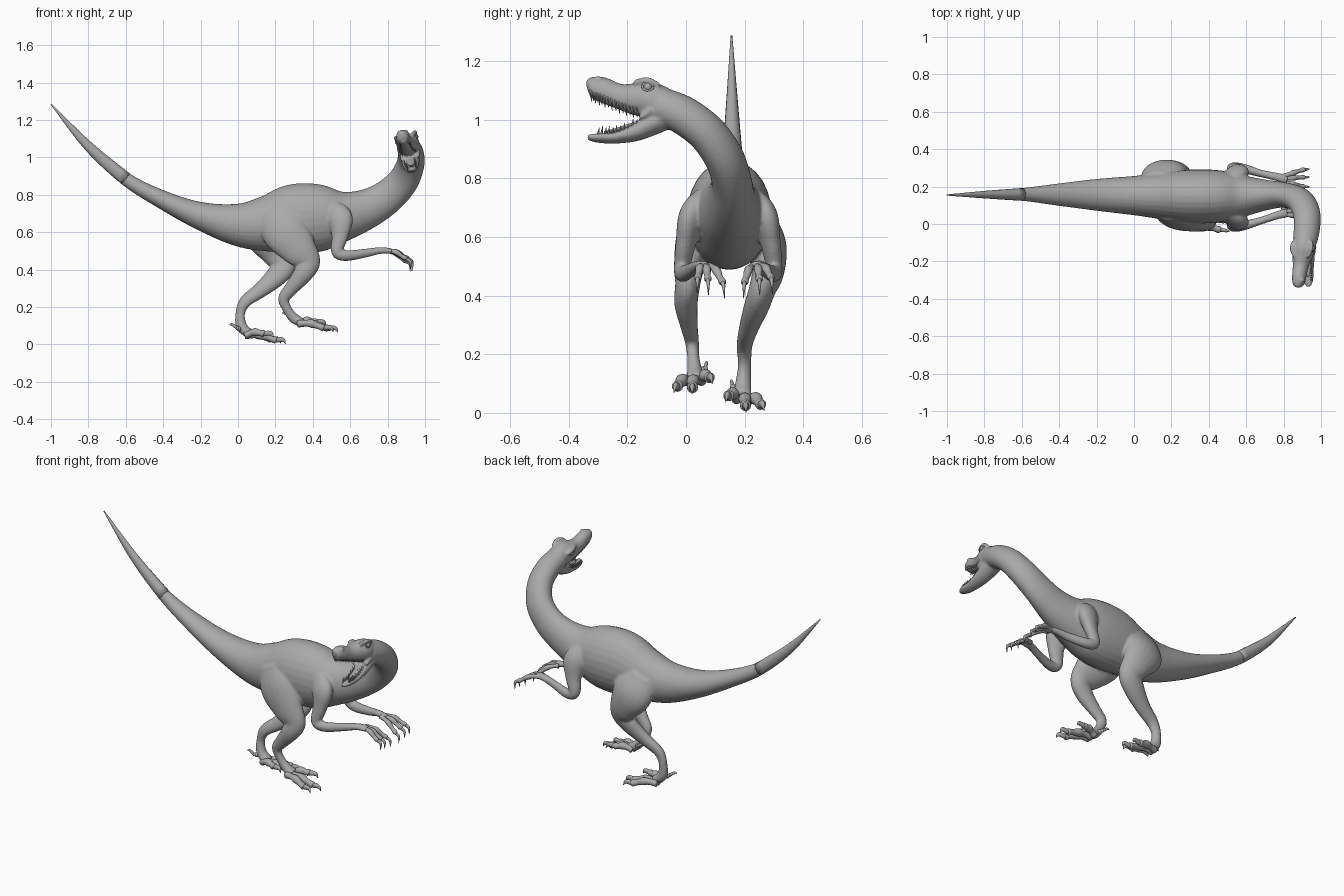
import bpy, bmesh, math
from mathutils import Vector

old = bpy.data.objects.get("Cube")
if old:
    bpy.data.objects.remove(old)

# One plain colour for the whole animal
skin = bpy.data.materials.new("grey_skin")
skin.use_nodes = True
skin.diffuse_color = (0.4, 0.4, 0.4, 1)
skin.node_tree.nodes["Principled BSDF"].inputs["Base Color"].default_value = (0.4, 0.4, 0.4, 1)


def spline(pts, steps):
    """Catmull-Rom through rows of (x, y, z, side radius, depth radius)."""
    rows = [Vector(p) for p in pts]
    rows = [rows[0] * 2 - rows[1]] + rows + [rows[-1] * 2 - rows[-2]]
    out = []
    for a, b, c, d in zip(rows, rows[1:], rows[2:], rows[3:]):
        for i in range(steps):
            t = i / steps
            out.append(0.5 * (2 * b + (c - a) * t + (2 * a - 5 * b + 4 * c - d) * t * t
                              + (3 * b - a - 3 * c + d) * t ** 3))
    return out + [rows[-2]]


def loft(bm, pts, side=(0, 1, 0), seg=20, steps=6):
    """Closed elliptical tube whose side axis is carried along the path."""
    rows = spline(pts, steps)
    pos = [r.xyz if len(r) == 3 else Vector(r[:3]) for r in rows]
    side = Vector(side)
    rings = []
    for i, r in enumerate(rows):
        tan = (pos[min(i + 1, len(pos) - 1)] - pos[max(i - 1, 0)]).normalized()
        side = (side - tan * side.dot(tan)).normalized()
        up = tan.cross(side)
        ra, rb = max(r[3], 0.0008), max(r[4], 0.0008)
        rings.append([bm.verts.new(pos[i] + side * ra * math.cos(k * math.tau / seg)
                                   + up * rb * math.sin(k * math.tau / seg)) for k in range(seg)])
    for p, q in zip(rings, rings[1:]):
        for k in range(seg):
            n = (k + 1) % seg
            bm.faces.new((p[k], p[n], q[n], q[k]))
    bm.faces.new(rings[0])
    bm.faces.new(rings[-1])


def finish(name, bm):
    bmesh.ops.recalc_face_normals(bm, faces=bm.faces)
    mesh = bpy.data.meshes.new(name)
    bm.to_mesh(mesh)
    bm.free()
    mesh.materials.append(skin)
    mesh.shade_smooth()
    obj = bpy.data.objects.new(name, mesh)
    bpy.context.collection.objects.link(obj)
    return obj


def ball(bm, centre, radius):
    made = bmesh.ops.create_uvsphere(bm, u_segments=16, v_segments=10, radius=radius)
    bmesh.ops.translate(bm, verts=made["verts"], vec=centre)


# Tail, trunk and neck in one sweep
TRUNK = [(-1, .155, 1.285, .003, .003), (-.8, .157, 1.06, .02, .026), (-.6, .158, .885, .034, .036),
         (-.4, .157, .772, .06, .05), (-.2, .156, .687, .085, .075), (0, .152, .64, .105, .115),
         (.15, .15, .645, .125, .15), (.3, .148, .672, .143, .185), (.45, .148, .677, .14, .178),
         (.58, .15, .69, .112, .13), (.7, .155, .73, .083, .105), (.8, .155, .79, .068, .092),
         (.88, .13, .87, .066, .083), (.92, .07, .955, .065, .076), (.925, -.01, 1.015, .065, .072),
         (.915, -.09, 1.05, .062, .066)]
body = bmesh.new()
loft(body, TRUNK, seg=28)

# Head, rolled a little to one side
ROLL_SIDE, ROLL_UP = Vector((.96, 0, .28)), Vector((-.28, 0, .96))
SKULL = [(.92, -.06, 1.04, .055, .06), (.91, -.12, 1.066, .062, .062), (.9, -.17, 1.07, .054, .056),
         (.89, -.23, 1.08, .042, .043), (.882, -.29, 1.104, .037, .043),
         (.878, -.325, 1.113, .029, .033), (.877, -.338, 1.112, .013, .016)]
JAW = [(.918, -.06, 1.01, .05, .04), (.922, -.11, .985, .05, .036), (.926, -.17, .957, .042, .03),
       (.93, -.24, .938, .033, .019), (.932, -.3, .937, .028, .015), (.932, -.337, .94, .012, .009)]
loft(body, SKULL, ROLL_SIDE)
loft(body, JAW, ROLL_SIDE)

# Brow ridges, cheek muscles and nostril bumps
for s in (-1, 1):
    ridge = []
    for y, out, up, r in ((-.09, .05, .035, .008), (-.13, .053, .052, .013), (-.18, .038, .05, .008)):
        p = Vector((.91, y, 1.068)) + ROLL_SIDE * out * s + ROLL_UP * up
        ridge.append((*p, r, r))
    loft(body, ridge, seg=10)
    cheek = Vector((.92, -.12, 1.02)) + ROLL_SIDE * .038 * s
    loft(body, [(*cheek, .016, .02), (*(cheek + Vector((0, -.04, -.025))), .008, .016)], seg=10)
    ball(body, Vector((.88, -.3, 1.13)) + ROLL_SIDE * .018 * s, .015)

# Legs: thigh, shin and long ankle bone
RIGHT_LEG = [(.19, .07, .71, .05, .1), (.25, .035, .61, .065, .125), (.325, .012, .51, .053, .098),
             (.375, .006, .44, .043, .066), (.345, 0, .375, .04, .052), (.285, .01, .3, .03, .038),
             (.245, .02, .245, .024, .031), (.262, .025, .19, .021, .025), (.3, .03, .14, .026, .028),
             (.345, .03, .115, .034, .022)]
LEFT_LEG = [(.13, .23, .68, .05, .1), (.165, .272, .58, .068, .12), (.215, .28, .49, .056, .09),
            (.245, .26, .42, .045, .066), (.2, .24, .36, .042, .058), (.12, .215, .29, .033, .043),
            (.04, .2, .23, .026, .034), (.012, .2, .165, .022, .026), (.02, .195, .095, .028, .03),
            (.065, .19, .055, .034, .024)]
# Arms: shoulder, elbow and wrist
RIGHT_ARM = [(.5, .06, .73, .035, .05), (.545, .022, .67, .045, .07), (.545, 0, .58, .034, .046),
             (.53, -.013, .495, .028, .032), (.58, -.01, .475, .026, .029), (.68, .018, .488, .02, .024),
             (.76, .045, .502, .022, .018), (.82, .06, .5, .026, .015)]
LEFT_ARM = [(x, .3 - y - (.012 if x < .7 else .002), z, a, b) for x, y, z, a, b in RIGHT_ARM]
for limb in (RIGHT_LEG, LEFT_LEG, RIGHT_ARM, LEFT_ARM):
    loft(body, limb)

# Fuse the overlapping masses into one smooth skin
body_obj = finish("body", body)
fuse = body_obj.modifiers.new("fuse", "REMESH")
fuse.mode = "VOXEL"
fuse.voxel_size = .0065
fuse.use_smooth_shade = True
relax = body_obj.modifiers.new("relax", "SMOOTH")
relax.factor = .5
relax.iterations = 5

# Fine end of the tail
tip = bmesh.new()
loft(tip, TRUNK[:3], seg=16)
finish("tail_tip", tip)

# Eyes with lids
for name, s in (("right_eye", -1), ("left_eye", 1)):
    eye = bmesh.new()
    centre = Vector((.91, -.13, 1.068)) + ROLL_SIDE * .05 * s + ROLL_UP * .03
    ball(eye, centre, .015)
    rim = [centre + ROLL_SIDE * .006 * s + Vector((0, math.cos(a) * .018, 0)) + ROLL_UP * math.sin(a) * .014
           for a in [k * math.tau / 12 for k in range(13)]]
    loft(eye, [(*p, .004, .004) for p in rim], ROLL_SIDE, seg=8, steps=2)
    finish(name, eye)


def teeth(name, path, up_sign, inset):
    """Two rows of pointed teeth along a jaw edge."""
    bm = bmesh.new()
    rows = spline(path[2:-1], 5)
    for i, r in enumerate(rows):
        for s in (-1, 1):
            root = Vector(r[:3]) + ROLL_SIDE * s * r[3] * .72 + ROLL_UP * up_sign * r[4] * inset
            end = root + ROLL_UP * up_sign * (.03 if i % 2 else .024) + Vector((0, .004, 0))
            loft(bm, [(*root, .0045, .005), (*end, .0005, .0005)], seg=6, steps=1)
    finish(name, bm)


teeth("upper_teeth", SKULL, -1, .55)
teeth("lower_teeth", JAW, 1, .45)

# Tongue
tongue = bmesh.new()
loft(tongue, [(.92, -.09, 1.0, .028, .012), (.924, -.17, .983, .024, .009),
              (.928, -.24, .962, .018, .007), (.93, -.28, .957, .006, .003)], ROLL_SIDE)
finish("tongue", tongue)


def digit(name, start, end, tip, r, arch):
    """A knuckled toe or finger with a hooked claw."""
    a, b, c = Vector(start), Vector(end), Vector(tip)
    lift = Vector((0, 0, arch))
    bm = bmesh.new()
    path = ((a, 1), (a.lerp(b, .3) + lift * .8, .85), (a.lerp(b, .55) + lift, 1.1),
            (a.lerp(b, .8) + lift * .4, .8), (b, .95), (b.lerp(c, .12), .5))
    loft(bm, [(*p, r * k, r * k) for p, k in path], seg=12, steps=4)
    finish(name, bm)
    bm = bmesh.new()
    hook = b.lerp(c, .5) + Vector((.012 if c.x > b.x else -.008, 0, .012))
    loft(bm, [(*b, r * .62, r * .75), (*hook, r * .42, r * .6), (*c, .0008, .0008)], seg=10, steps=5)
    finish(name + "_claw", bm)


# Feet: three toes (inner one raised) and a small rear spur
for side, x, y, z, inward in (("right", .33, .03, .11, 1), ("left", .05, .195, .048, -1)):
    for toe, dy, dz, reach in (("outer", -.06, -.008, .125), ("middle", -.008, -.012, .15), ("inner", .05, .022, .085)):
        w = y + dy * inward
        digit(f"{side}_{toe}_toe", (x - .01, y + dy * .4 * inward, z), (x + reach, w, z + dz - .012),
              (x + reach + .055, w + dy * .2 * inward, z + dz - .034), .02, .012)
    digit(f"{side}_rear_toe", (x - .035, y + .012 * inward, z + .03), (x - .055, y + .035 * inward, z + .04),
          (x - .095, y + .045 * inward, z + .055), .012, 0)

# Hands: three long fingers
for side, y0, ends, reach in (("right", .06, (.04, .075, .125), .0), ("left", .238, (.29, .25, .2), .01)):
    for finger, y, drop in zip(("outer", "middle", "inner"), ends, (0, .005, .015)):
        digit(f"{side}_{finger}_finger", (.79, y0 + (y - y0) * .3, .5), (.895 + reach, y, .46 - drop),
              (.92 + reach, y + (y - y0) * .1, .405 - drop), .0135, .014)
